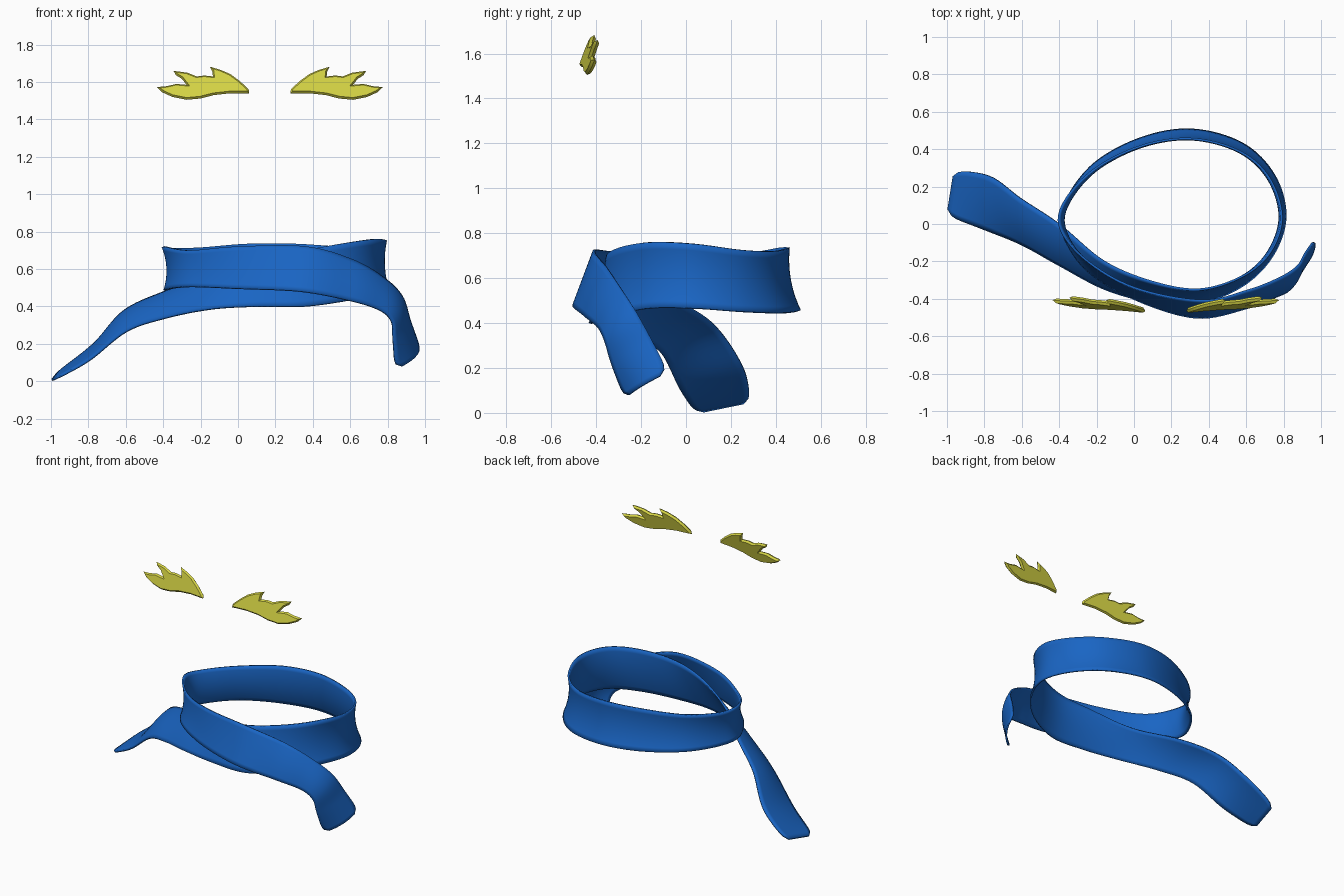
import bpy, bmesh, math
from mathutils import Vector

if "Cube" in bpy.data.objects:
    bpy.data.objects.remove(bpy.data.objects["Cube"])


def material(name, rgb):
    m = bpy.data.materials.new(name)
    m.diffuse_color = (*rgb, 1)
    m.use_nodes = True
    m.node_tree.nodes["Principled BSDF"].inputs["Base Color"].default_value = m.diffuse_color
    return m


def finish(bm, name, mat, angle):
    bmesh.ops.recalc_face_normals(bm, faces=bm.faces)
    me = bpy.data.meshes.new(name)
    bm.to_mesh(me)
    bm.free()
    ob = bpy.data.objects.new(name, me)
    bpy.context.collection.objects.link(ob)
    me.materials.append(mat)
    bpy.ops.object.select_all(action='DESELECT')
    bpy.context.view_layer.objects.active = ob
    ob.select_set(True)
    bpy.ops.object.shade_smooth_by_angle(angle=math.radians(angle))
    return ob


def spline(pts, n):
    """Catmull-Rom through a list of vectors."""
    p = [pts[0] * 2 - pts[1]] + pts + [pts[-1] * 2 - pts[-2]]
    out = []
    for i in range(1, len(p) - 2):
        a, b, c, d = p[i - 1:i + 3]
        for k in range(n):
            t = k / n
            out.append(0.5 * (2 * b + (c - a) * t + (2 * a - 5 * b + 4 * c - d) * t * t
                              + (3 * b - a - 3 * c + d) * t ** 3))
    return out + [pts[-1]]


blue = material("blue_cloth", (0.01, 0.13, 0.55))
yellow = material("yellow", (0.68, 0.67, 0.06))

# Scarf stations: lower edge xyz, upper edge xyz, outward bulge
left_tail = [
    (-1.0, .045, 0, -.96, .29, .05, 0),
    (-.80, -.03, .11, -.77, .255, .20, .01),
    (-.60, -.11, .265, -.61, .14, .375, .02),
    (-.40, -.22, .335, -.40, 0, .475, .02),
    (-.15, -.35, .385, -.16, -.20, .56, .01),
    (.10, -.415, .40, .10, -.31, .65, 0),
    (.35, -.42, .40, .35, -.35, .70, -.01),
    (.58, -.33, .43, .58, -.28, .74, -.015)]
ring = [
    (.74, -.17, .465, .73, -.15, .76, -.02),
    (.81, .04, .465, .79, .04, .752, -.02),
    (.75, .26, .45, .72, .25, .725, -.02),
    (.58, .43, .445, .56, .39, .72, -.02),
    (.31, .505, .455, .31, .455, .735, -.02),
    (.04, .46, .46, .05, .42, .735, -.02),
    (-.21, .325, .47, -.20, .30, .715, -.02),
    (-.36, .13, .48, -.365, .13, .71, -.02),
    (-.385, -.03, .49, -.395, -.02, .72, -.02),
    (-.26, -.24, .505, -.26, -.19, .70, -.01)]
right_tail = [
    (0, -.40, .495, 0, -.34, .72, -.005),
    (.33, -.50, .48, .36, -.41, .72, 0),
    (.60, -.45, .43, .61, -.355, .65, .01),
    (.755, -.39, .38, .775, -.29, .555, .015),
    (.82, -.36, .32, .875, -.225, .455, .02),
    (.83, -.33, .22, .92, -.15, .32, .025),
    (.84, -.27, .065, .97, -.08, .18, .035)]

stations = left_tail + ring + right_tail
low = spline([Vector(s[0:3]) for s in stations], 8)
high = spline([Vector(s[3:6]) for s in stations], 8)
bulge = [v.x for v in spline([Vector((s[6], 0, 0)) for s in stations], 8)]

# Scarf: one ribbon wound round the neck, both ends hanging free
bm = bmesh.new()
rows, COLS, N = [], 10, len(low)
for i in range(N):
    j, k = max(i - 1, 0), min(i + 1, N - 1)
    tangent = (low[k] + high[k]) - (low[j] + high[j])
    normal = tangent.cross(high[i] - low[i]).normalized()
    u = max(0, 1 - min(i, N - 1 - i) / 3)          # rounded end corners
    inset = 0.14 * (1 - math.sqrt(1 - u * u))
    row = []
    for c in range(COLS + 1):
        t = inset + (1 - 2 * inset) * c / COLS
        row.append(bm.verts.new(low[i].lerp(high[i], t) + normal * bulge[i] * 4 * t * (1 - t)))
    rows.append(row)
for a, b in zip(rows, rows[1:]):
    for c in range(COLS):
        bm.faces.new((a[c], b[c], b[c + 1], a[c + 1]))
scarf = finish(bm, "scarf", blue, 60)
sol = scarf.modifiers.new("thickness", 'SOLIDIFY')
sol.thickness = 0.012
sol.offset = 0

# Eyebrows: feathered outline with a bevelled front and back, mirrored about x = 0.17
outline = [(.28, 1.54), (.283, 1.562), (.33, 1.605), (.38, 1.642), (.43, 1.664), (.49, 1.682),
           (.477, 1.655), (.474, 1.63), (.52, 1.635), (.56, 1.63), (.61, 1.65), (.685, 1.66),
           (.672, 1.637), (.64, 1.617), (.615, 1.585), (.67, 1.59), (.72, 1.578), (.775, 1.573),
           (.745, 1.545), (.69, 1.52), (.615, 1.505), (.54, 1.512), (.47, 1.53), (.38, 1.54)]


def eyebrow(name, side):
    bm = bmesh.new()
    vs = [bm.verts.new((0.17 + side * (x - 0.17), -0.465 + 0.10 * (x - 0.28) + 0.25 * (z - 1.54), z))
          for x, z in outline]
    front = bm.faces.new(vs)
    back = bm.faces.new([bm.verts.new(v.co) for v in reversed(vs)])
    bm.normal_update()
    bmesh.ops.inset_individual(bm, faces=[front, back], thickness=0.009, depth=0.013,
                               use_even_offset=True)
    bmesh.ops.remove_doubles(bm, verts=bm.verts, dist=0.0005)
    bmesh.ops.triangulate(bm, faces=[f for f in bm.faces if len(f.verts) > 4])
    finish(bm, name, yellow, 50)


eyebrow("eyebrow_right", 1)
eyebrow("eyebrow_left", -1)
